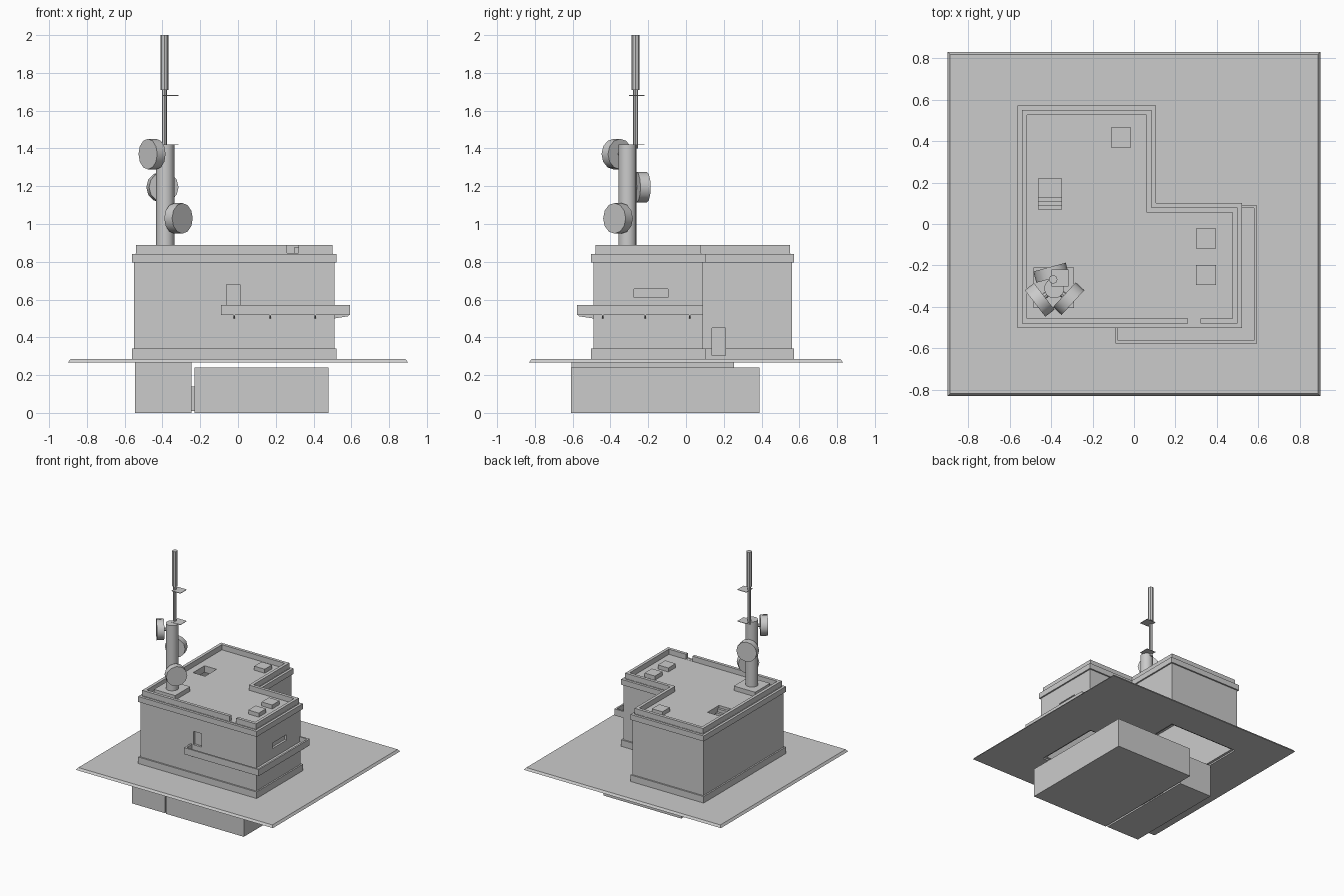
import bpy, bmesh, math
from mathutils import Vector

if "Cube" in bpy.data.objects:
    bpy.data.objects.remove(bpy.data.objects["Cube"])

concrete = bpy.data.materials.new("grey_concrete")
concrete.diffuse_color = (0.6, 0.6, 0.6, 1)
concrete.use_nodes = True
concrete.node_tree.nodes["Principled BSDF"].inputs["Base Color"].default_value = concrete.diffuse_color


def add(name, bm):
    bmesh.ops.recalc_face_normals(bm, faces=bm.faces)
    me = bpy.data.meshes.new(name)
    bm.to_mesh(me)
    bm.free()
    me.materials.append(concrete)
    ob = bpy.data.objects.new(name, me)
    bpy.context.collection.objects.link(ob)
    return ob


def prism(name, pts, z0, z1, top_scale=1.0):
    bm = bmesh.new()
    lo = [bm.verts.new((x, y, z0)) for x, y in pts]
    hi = [bm.verts.new((x * top_scale, y * top_scale, z1)) for x, y in pts]
    n = len(pts)
    bm.faces.new(lo[::-1])
    bm.faces.new(hi)
    for i in range(n):
        j = (i + 1) % n
        bm.faces.new((lo[i], lo[j], hi[j], hi[i]))
    return add(name, bm)


def box(name, x0, x1, y0, y1, z0, z1):
    return prism(name, [(x0, y0), (x1, y0), (x1, y1), (x0, y1)], z0, z1)


def ring(name, outer, inner, z0, z1):
    """Hollow band between two outlines with matching corners."""
    bm = bmesh.new()
    loops = [[bm.verts.new((x, y, z)) for x, y in p]
             for p, z in ((outer, z0), (outer, z1), (inner, z1), (inner, z0))]
    n = len(outer)
    for k in range(4):
        a, b = loops[k], loops[(k + 1) % 4]
        for i in range(n):
            j = (i + 1) % n
            bm.faces.new((a[i], a[j], b[j], b[i]))
    return add(name, bm)


def drum(name, p0, p1, r, sides=12):
    p0, p1 = Vector(p0), Vector(p1)
    d = p1 - p0
    bm = bmesh.new()
    bmesh.ops.create_cone(bm, cap_ends=True, segments=sides, radius1=r, radius2=r, depth=d.length)
    ob = add(name, bm)
    rot = d.to_track_quat('Z', 'Y').to_matrix().to_4x4()
    ob.data.transform(rot)
    ob.location = (p0 + p1) / 2
    smooth(ob)
    return ob


def smooth(ob):
    bpy.ops.object.select_all(action='DESELECT')
    ob.select_set(True)
    bpy.context.view_layer.objects.active = ob
    bpy.ops.object.shade_smooth_by_angle(angle=math.radians(40))


def cut(targets, cutter):
    for ob in targets:
        m = ob.modifiers.new("cut", 'BOOLEAN')
        m.operation, m.solver, m.object = 'DIFFERENCE', 'EXACT', cutter
        bpy.context.view_layer.objects.active = ob
        bpy.ops.object.modifier_apply(modifier=m.name)
    bpy.data.objects.remove(cutter)


def plan(o=0.0):
    """L-shaped footprint grown outward by o."""
    x0, x1, xn = -.55 - o, .51 + o, .095 + o
    y0, y1, yn = -.49 - o, .56 + o, .09 + o
    return [(x0, y0), (x1, y0), (x1, yn), (xn, yn), (xn, y1), (x0, y1)]


# ground sheet, open under the building
ground = prism("ground", [(-.9, -.83), (.9, -.83), (.9, .83), (-.9, .83)], .268, .286, .985)
cut([ground], prism("hole_cutter", plan(-.01), .2, .4))

# underground rooms
box("large_cellar", -.23, .48, -.61, .39, 0, .24)
box("small_cellar", -.545, -.245, -.605, .255, 0, .268)
box("cellar_passage", -.25, -.22, -.2, .05, .01, .14)

# building shell
walls = ring("walls", plan(), plan(-.03), .28, .8)
plinth = ring("plinth", plan(.012), plan(-.005), .285, .34)
ring("cornice", plan(.012), plan(-.01), .795, .84)
parapet = ring("parapet", plan(-.01), plan(-.035), .84, .888)
roof = prism("roof", plan(-.008), .79, .845)

# recessed doors and window, parapet gap, roof hatch
cut([walls], box("front_door_cutter", -.062, .01, -.55, -.472, .57, .68))
cut([walls], box("window_cutter", .492, .6, -.275, -.095, .61, .655))
cut([walls, plinth], box("yard_door_cutter", .078, .2, .137, .21, .305, .45))
cut([parapet], box("gap_cutter", .26, .32, -.55, -.4, .846, .95))
cut([roof], box("hatch_cutter", -.46, -.35, .07, .22, .7, .9))
for i in range(3):
    box(f"hatch_step_{i + 1}", -.46, -.35, .07 + i * .02, .09 + i * .02, .74, .825 - i * .025)

# roof vents
for i, (x, y) in enumerate([(-.062, .417), (.347, -.07), (.347, -.245)]):
    box(f"roof_vent_{i + 1}", x - .048, x + .048, y - .048, y + .048, .84, .878)

# wrap-around balcony: deck, solid rail and brackets
ex, ey = .592, -.577
prism("balcony_deck", [(-.09, ey), (ex, ey), (ex, .09), (.508, .09), (.508, -.488), (-.09, -.488)],
      .518, .53)
t = .014
prism("balcony_rail", [(-.09, -.49), (-.09, ey), (ex, ey), (ex, .09), (.51, .09), (.51, .09 - t),
                       (ex - t, .09 - t), (ex - t, ey + t), (-.09 + t, ey + t), (-.09 + t, -.49)],
      .525, .572)


def bracket(name, foot, out, side):
    """Thin wedge under the deck."""
    bm = bmesh.new()
    f, o, s = Vector(foot), Vector(out), Vector(side) * .004
    tris = []
    for k in (-1, 1):
        tris.append([bm.verts.new(f + s * k + v) for v in
                     (Vector((0, 0, .02)), Vector((0, 0, 0)), o + Vector((0, 0, .012)),
                      o + Vector((0, 0, .02)))])
    bm.faces.new(tris[0])
    bm.faces.new(tris[1][::-1])
    for i in range(4):
        j = (i + 1) % 4
        bm.faces.new((tris[0][i], tris[0][j], tris[1][j], tris[1][i]))
    add(name, bm)


for i, x in enumerate((-.02, .17, .41)):
    bracket(f"front_bracket_{i + 1}", (x, -.49, .5), (0, -.08, 0), (1, 0, 0))
for i, y in enumerate((-.44, -.215, .02)):
    bracket(f"side_bracket_{i + 1}", (.51, y, .5), (.076, 0, 0), (0, 1, 0))

# mast with base slab
box("mast_base", -.485, -.29, -.405, -.21, .84, .882)
drum("mast", (-.385, -.31, .88), (-.385, -.31, 1.42), .048, 16)

# dish drums: centre and facing direction
for i, (c, n) in enumerate([((-.455, -.366, 1.37), (-.79, -.61, 0)),
                            ((-.4, -.235, 1.195), (-.26, .96, 0)),
                            ((-.315, -.36, 1.03), (.74, -.68, 0))]):
    c, n = Vector(c), Vector(n).normalized()
    drum(f"dish_{i + 1}", c - n * .028, c + n * .028, .081)
    hub = Vector((-.385, -.31, c.z))
    drum(f"dish_arm_{i + 1}", hub, c, .015, 8)

# whip antenna with small plates
drum("antenna_lower", (-.39, -.267, 1.4), (-.39, -.267, 1.72), .013, 8)
drum("antenna_upper", (-.39, -.267, 1.71), (-.39, -.267, 2.0), .021, 8)
for i, z in enumerate((1.42, 1.68)):
    box(f"antenna_plate_{i + 1}", -.397, -.315, -.302, -.22, z - .002, z + .002)
